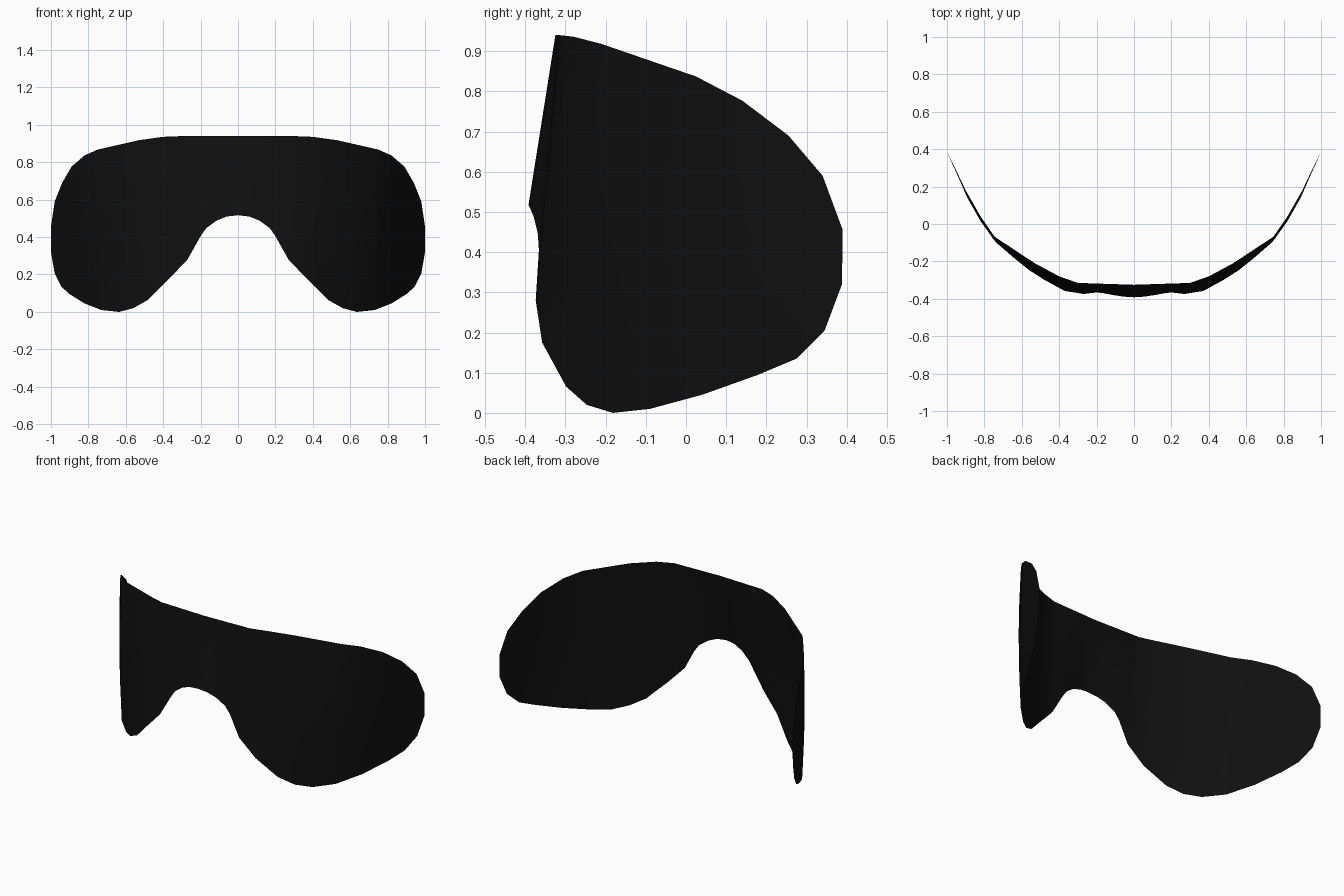
import bpy, bmesh, math

if "Cube" in bpy.data.objects:
    bpy.data.objects.remove(bpy.data.objects["Cube"])

# Rim of the right half as (x, y, z): upper edge and lower edge, nose to temple
TOP = [(0, -.325, .94), (.3, -.315, .94), (.4, -.28, .936), (.53, -.21, .918),
       (.75, -.065, .868), (.82, .025, .837), (.89, .14, .777),
       (.94, .255, .69), (.98, .34, .59), (1, .39, .455)]
BOTTOM = [(0, -.392, .517), (.06, -.388, .51), (.115, -.379, .488), (.17, -.369, .448),
          (.2, -.366, .405), (.27, -.374, .28), (.37, -.358, .175), (.48, -.298, .065),
          (.56, -.247, .02), (.635, -.182, 0), (.73, -.09, .01), (.82, .04, .045),
          (.9, .18, .095), (.945, .275, .135), (.98, .345, .205), (1, .388, .32)]
ROWS = 8


def sample(rim, x):
    """Point on a rim polyline at a given x."""
    for a, b in zip(rim, rim[1:]):
        if x <= b[0]:
            t = (x - a[0]) / (b[0] - a[0])
            return [p + (q - p) * t for p, q in zip(a, b)]
    return rim[-1]


# Lens: sheet lofted between the two rims, with a slight outward bulge at the sides
bm = bmesh.new()
columns = []
for x in sorted({p[0] for p in TOP + BOTTOM}):
    top, bottom = sample(TOP, x), sample(BOTTOM, x)
    bulge = 0.022 * math.sin(math.pi * min(1, max(0, (x - .35) / .65)))
    col = []
    for r in range(ROWS + 1):
        t = r / ROWS
        y = bottom[1] + (top[1] - bottom[1]) * t - bulge * math.sin(math.pi * t)
        z = bottom[2] + (top[2] - bottom[2]) * t
        col.append(bm.verts.new((x, y, z)))
    columns.append(col)
for a, b in zip(columns, columns[1:]):
    for r in range(ROWS):
        bm.faces.new((a[r], b[r], b[r + 1], a[r + 1])).smooth = True

mesh = bpy.data.meshes.new("visor_lens")
bm.to_mesh(mesh)
bm.free()
lens = bpy.data.objects.new("visor_lens", mesh)
bpy.context.collection.objects.link(lens)

# Mirror to the left half
mirror = lens.modifiers.new("mirror", 'MIRROR')
mirror.use_axis[0] = True
mirror.use_clip = True

# Colour
black = bpy.data.materials.new("black tinted lens")
black.diffuse_color = (0.005, 0.005, 0.005, 1)
black.use_nodes = True
black.node_tree.nodes["Principled BSDF"].inputs["Base Color"].default_value = black.diffuse_color
mesh.materials.append(black)
